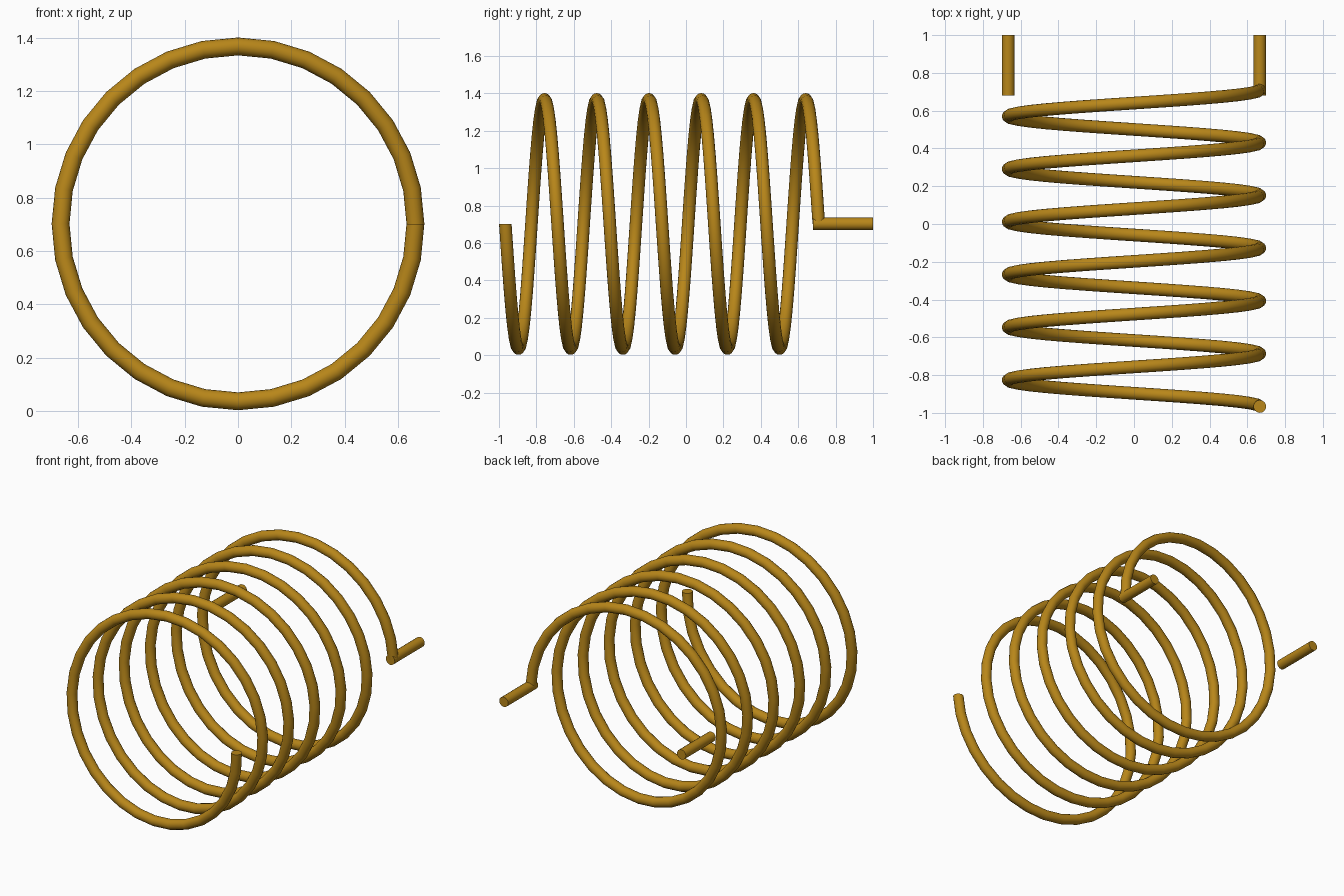
import bpy, bmesh, math
from mathutils import Vector

cube = bpy.data.objects.get("Cube")
if cube:
    bpy.data.objects.remove(cube, do_unlink=True)

COIL_R, WIRE_R = 0.666, 0.0335      # coil centreline and wire radii
AXIS_Z = 0.702                      # height of the coil axis
Y_START, Y_END, TURNS = -0.966, 0.71, 6
STEPS, SIDES = 32, 16               # segments per turn, sides of the wire

# Bronze material
bronze = bpy.data.materials.new("golden bronze")
bronze.use_nodes = True
colour = (0.48, 0.24, 0.01, 1.0)
bronze.diffuse_color = colour
bronze.node_tree.nodes["Principled BSDF"].inputs["Base Color"].default_value = colour


def sweep(name, sections):
    """Skin a row of (centre, u, v) circular sections and cap both ends."""
    bm = bmesh.new()
    rings = []
    for centre, u, v in sections:
        ring = []
        for k in range(SIDES):
            a = math.tau * k / SIDES
            ring.append(bm.verts.new(centre + WIRE_R * (math.cos(a) * u + math.sin(a) * v)))
        rings.append(ring)
    for r0, r1 in zip(rings, rings[1:]):
        for k in range(SIDES):
            j = (k + 1) % SIDES
            bm.faces.new((r0[k], r0[j], r1[j], r1[k]))
    bm.faces.new(rings[0])
    bm.faces.new(rings[-1])
    bmesh.ops.recalc_face_normals(bm, faces=bm.faces)
    mesh = bpy.data.meshes.new(name)
    bm.to_mesh(mesh)
    bm.free()
    mesh.materials.append(bronze)
    obj = bpy.data.objects.new(name, mesh)
    bpy.context.collection.objects.link(obj)
    bpy.ops.object.select_all(action='DESELECT')
    obj.select_set(True)
    bpy.context.view_layer.objects.active = obj
    bpy.ops.object.shade_smooth_by_angle(angle=math.radians(35))
    return obj


X, Y, Z = Vector((1, 0, 0)), Vector((0, 1, 0)), Vector((0, 0, 1))

# Spring coil: starts at +x, winds downward first, advances to the back
coil = []
for i in range(TURNS * STEPS + 1):
    a = -math.tau * i / STEPS
    radial = math.cos(a) * X + math.sin(a) * Z
    y = Y_START + (Y_END - Y_START) * i / (TURNS * STEPS)
    coil.append((radial * COIL_R + Y * y + Z * AXIS_Z, radial, Y))
sweep("spring_coil", coil)

# Straight end rods at the back, one each side
for name, side in (("left_end_rod", 1), ("right_end_rod", -1)):
    sweep(name, [(X * side * COIL_R + Y * y + Z * AXIS_Z, X, Z) for y in (0.68, 1.0)])
